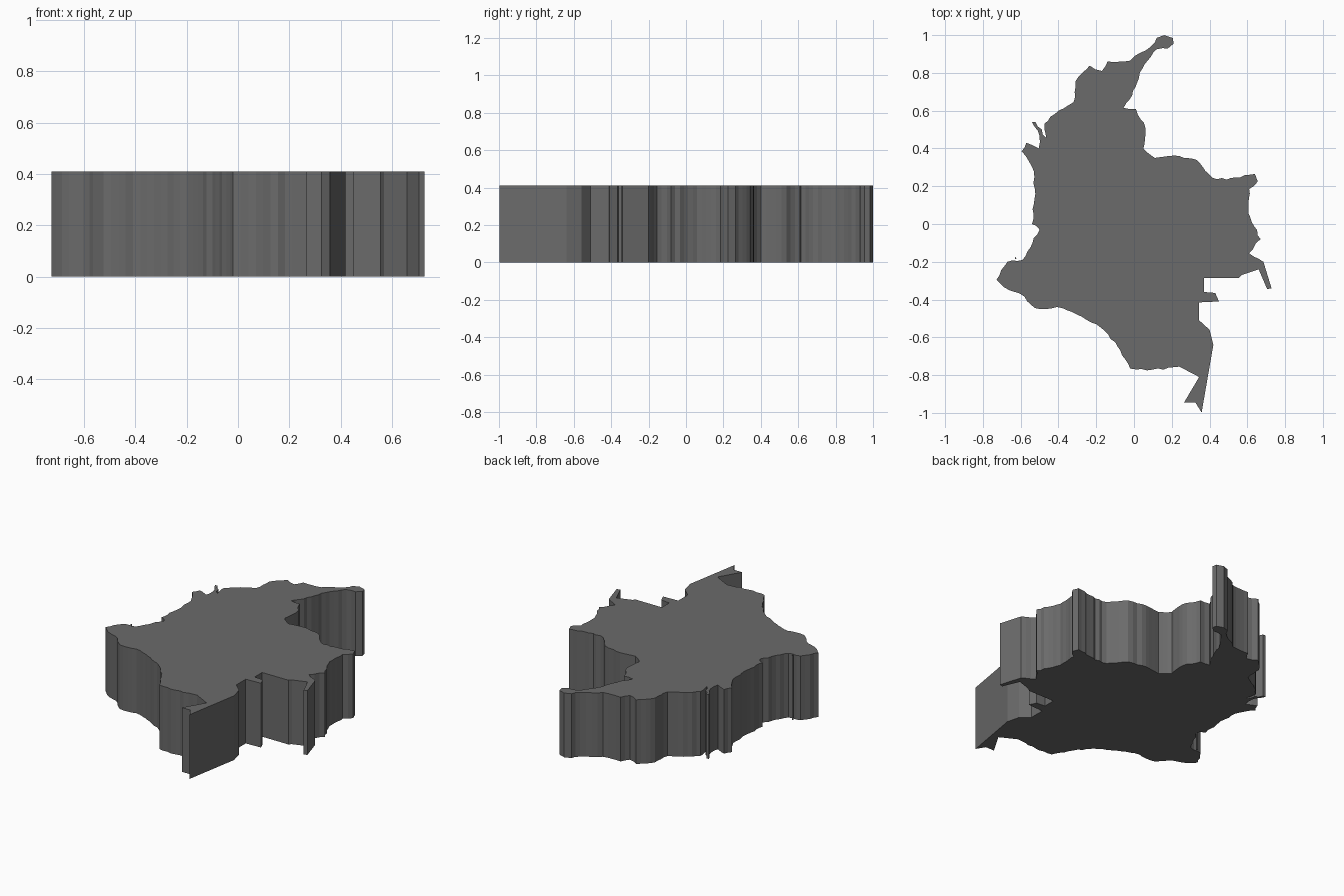
import bpy, bmesh, random
from mathutils import Vector

if "Cube" in bpy.data.objects:
    bpy.data.objects.remove(bpy.data.objects["Cube"])

random.seed(4)
HEIGHT = 0.41

DARK = bpy.data.materials.new("dark_grey")
DARK.diffuse_color = (0.145, 0.145, 0.145, 1)
DARK.use_nodes = True
DARK.node_tree.nodes["Principled BSDF"].inputs["Base Color"].default_value = DARK.diffuse_color

# Map outline, clockwise from the northern tip
OUTLINE = [
    (.16, 1), (.205, .985), (.21, .955), (.18, .93), (.12, .925), (.03, .80), (-.01, .68), (-.055, .615),
    (.01, .61), (.06, .51), (.05, .40), (.11, .35), (.24, .36), (.33, .34), (.415, .245),
    (.49, .235), (.64, .265), (.655, .225), (.61, .185), (.605, .06), (.67, -.08),
    (.61, -.155), (.685, -.20), (.728, -.34), (.705, -.345), (.66, -.24), (.57, -.27), (.555, -.285),
    (.37, -.285), (.37, -.36), (.43, -.365), (.45, -.41), (.345, -.415), (.345, -.51),
    (.40, -.56), (.42, -.64), (.358, -.998), (.325, -.945), (.265, -.945), (.345, -.81),
    (.24, -.755), (.07, -.775), (-.02, -.765), (-.10, -.625), (-.20, -.53), (-.38, -.445),
    (-.525, -.445), (-.58, -.385), (-.66, -.35), (-.728, -.295), (-.67, -.20), (-.59, -.19),
    (-.50, -.03), (-.54, 0), (-.525, .185), (-.53, .28), (-.595, .385), (-.57, .43),
    (-.505, .40), (-.50, .465), (-.54, .54), (-.522, .54), (-.465, .455), (-.475, .53), (-.40, .60),
    (-.32, .645), (-.31, .755), (-.235, .838), (-.17, .81), (-.14, .86), (-.02, .865),
    (.03, .905), (.09, .94), (.12, .985),
]


def roughen(points, step=0.025, amount=0.006):
    """Break natural borders into small facets; keep the surveyed south-east straight."""
    result = []
    for i, p in enumerate(points):
        a, b = Vector(p), Vector(points[(i + 1) % len(points)])
        result.append(a)
        mid = (a + b) / 2
        if mid.x > 0.25 and mid.y < -0.25:
            continue
        side = Vector((a.y - b.y, b.x - a.x)).normalized()
        n = int((b - a).length / step)
        for k in range(1, n):
            result.append(a.lerp(b, k / n) + side * random.uniform(-amount, amount))
    return result


def extrude_plate(name, points):
    """Extrude a closed outline from the floor up to HEIGHT."""
    bm = bmesh.new()
    face = bm.faces.new([bm.verts.new((p[0], p[1], 0)) for p in points])
    top = bmesh.ops.extrude_face_region(bm, geom=[face], use_keep_orig=True)
    bmesh.ops.translate(bm, vec=(0, 0, HEIGHT),
                        verts=[v for v in top["geom"] if isinstance(v, bmesh.types.BMVert)])
    bmesh.ops.recalc_face_normals(bm, faces=bm.faces)
    mesh = bpy.data.meshes.new(name)
    bm.to_mesh(mesh)
    bm.free()
    mesh.materials.append(DARK)
    obj = bpy.data.objects.new(name, mesh)
    bpy.context.collection.objects.link(obj)
    return obj


# Mainland slab
extrude_plate("mainland", roughen(OUTLINE))

# Tiny islet off the south-west coast
extrude_plate("islet", [(-.632, -.18), (-.626, -.175), (-.622, -.181), (-.628, -.187)])
